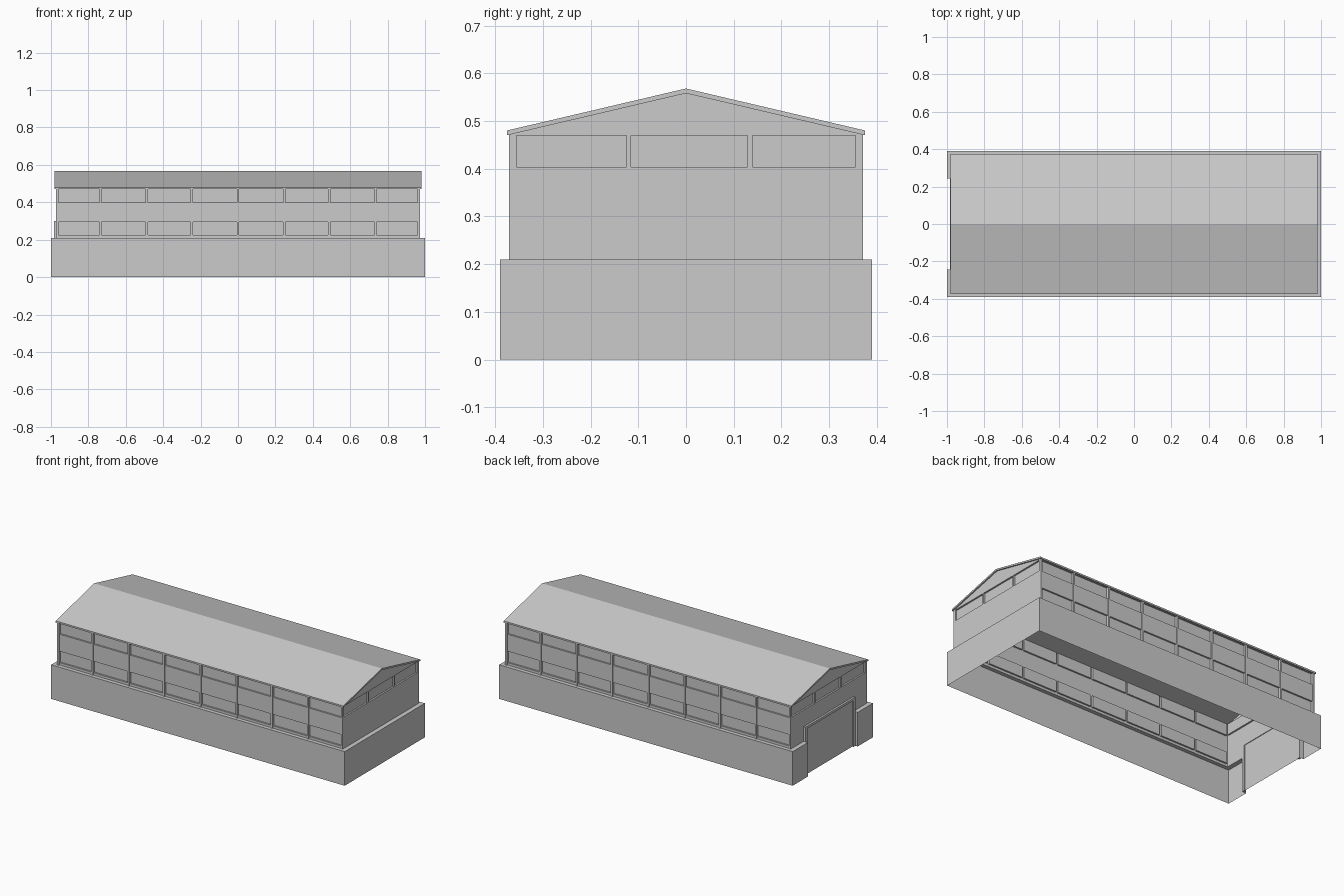
import bpy, bmesh
from mathutils import Vector

if "Cube" in bpy.data.objects:
    bpy.data.objects.remove(bpy.data.objects["Cube"])

WX, WY = 0.972, 0.366      # upper wall half sizes
BX, BY = 1.0, 0.39         # base half sizes
ZB, ZE = 0.21, 0.473       # base top, eaves
DOOR = 0.243               # half width of the doorway


def make(name, faces):
    """Object from a list of polygons given as point lists."""
    bm = bmesh.new()
    for f in faces:
        bm.faces.new([bm.verts.new(p) for p in f])
    bmesh.ops.remove_doubles(bm, verts=bm.verts, dist=0.0002)
    bmesh.ops.recalc_face_normals(bm, faces=bm.faces)
    me = bpy.data.meshes.new(name)
    bm.to_mesh(me)
    bm.free()
    ob = bpy.data.objects.new(name, me)
    bpy.context.collection.objects.link(ob)
    return ob


def box(name, lo, hi):
    bm = bmesh.new()
    bmesh.ops.create_cube(bm, size=1)
    lo, hi = Vector(lo), Vector(hi)
    for v in bm.verts:
        v.co = Vector([(lo[i] + hi[i]) / 2 + v.co[i] * (hi[i] - lo[i]) for i in range(3)])
    me = bpy.data.meshes.new(name)
    bm.to_mesh(me)
    bm.free()
    ob = bpy.data.objects.new(name, me)
    bpy.context.collection.objects.link(ob)
    return ob


def wall(place, us, zs, is_window, depth=0.01):
    """Grid wall; window cells are set back. place(u, depth, z) gives the point."""
    faces = []
    for i in range(len(us) - 1):
        for j in range(len(zs) - 1):
            c = [(us[i], zs[j]), (us[i + 1], zs[j]), (us[i + 1], zs[j + 1]), (us[i], zs[j + 1])]
            kind = is_window(i, j)
            if kind is None:
                continue
            d = depth if kind else 0
            faces.append([place(u, d, z) for u, z in c])
            if kind:
                for k in range(4):
                    (a, b), (e, f) = c[k], c[(k + 1) % 4]
                    faces.append([place(a, 0, b), place(e, 0, f), place(e, d, f), place(a, d, b)])
    return faces


# Long walls with two rows of eight windows, and posts between the bays
posts = [-0.966, -0.735, -0.4875, -0.2475, 0, 0.2475, 0.4875, 0.735, 0.966]
us = [-WX] + [p + s * 0.006 for p in posts for s in (-1, 1)][1:-1] + [WX]
zs = [ZB, 0.225, 0.295, 0.40, 0.47, ZE]
for s, side in ((-1, "front"), (1, "back")):
    make(side + "_wall", wall(lambda u, d, z: (u, s * (WY - d), z), us, zs,
                              lambda i, j: i % 2 == 1 and j in (1, 3)))
    for n, p in enumerate(posts):
        box(f"{side}_post_{n}", (p - 0.006, min(s * WY, s * 0.371), ZB),
            (p + 0.006, max(s * WY, s * 0.371), ZE))

# End walls with gables and three high windows; the left one has a door hole
for s, side in ((-1, "left"), (1, "right")):
    eu = [-WY, -0.355, -DOOR, -0.125, -0.115, 0.129, 0.139, DOOR, 0.355, WY]
    ez = [ZB, 0.30, 0.403, 0.47, ZE]
    if s == 1:
        eu = [u for u in eu if abs(u) != DOOR]
        kind = lambda i, j: j == 2 and i in (1, 3, 5)
    else:
        # window panes are laid separately so that none is split at the door line
        eu = [-WY, -DOOR, DOOR, WY]
        kind = lambda i, j: None if j == 0 and i == 1 else False
        ez = [ZB, 0.30, 0.403]
    place = lambda u, d, z: (s * (WX - d), u, z)
    faces = wall(place, eu, ez, kind)
    if s == -1:
        eu = [-WY, -0.355, -0.125, -0.115, 0.129, 0.139, 0.355, WY]
        faces += wall(place, eu, [0.403, 0.47, ZE], lambda i, j: j == 0 and i in (1, 3, 5))
    faces.append([(s * WX, -WY, ZE), (s * WX, WY, ZE), (s * WX, 0, 0.558)])
    make(side + "_wall", faces)

# Roof: folded sheet with thickness
top = [(-0.375, 0.48), (0, 0.568), (0.375, 0.48)]
ring = top + [(y, z - 0.01) for y, z in reversed(top)]
RX = 0.98
faces = [[(-RX, *ring[k]), (RX, *ring[k]), (RX, *ring[(k + 1) % 6]), (-RX, *ring[(k + 1) % 6])]
         for k in range(6)]
faces += [[(x, *ring[k]) for k in q] for x in (-RX, RX) for q in ((0, 1, 4, 5), (1, 2, 3, 4))]
make("roof", faces)

# Base shell: outer skin and ledge, broken by the doorway on the left
outer = [(-WX, -DOOR), (-BX, -DOOR), (-BX, -BY), (BX, -BY), (BX, BY), (-BX, BY), (-BX, DOOR), (-WX, DOOR)]
faces = [[(*a, 0), (*b, 0), (*b, ZB), (*a, ZB)] for a, b in zip(outer, outer[1:])]
rim_out = outer[1:-1]
rim_in = [(-WX, -DOOR), (-WX, -WY), (WX, -WY), (WX, WY), (-WX, WY), (-WX, DOOR)]
for k in range(5):
    faces.append([(*rim_out[k], ZB), (*rim_out[k + 1], ZB), (*rim_in[k + 1], ZB), (*rim_in[k], ZB)])
make("base", faces)

# Door frame around the doorway, and the door panel set in it
FX0, FX1 = -0.984, -WX
for s, side in ((-1, "right"), (1, "left")):
    ys = sorted((s * DOOR, s * (DOOR - 0.018)))
    box("door_jamb_" + side, (FX0, ys[0], 0), (FX1, ys[1], 0.30))
box("door_lintel", (FX0, -DOOR + 0.018, 0.285), (FX1, DOOR - 0.018, 0.30))
w = DOOR - 0.018
make("door_panel", [[(-0.976, -w, 0), (-0.976, w, 0), (-0.976, w, 0.285), (-0.976, -w, 0.285)]])
